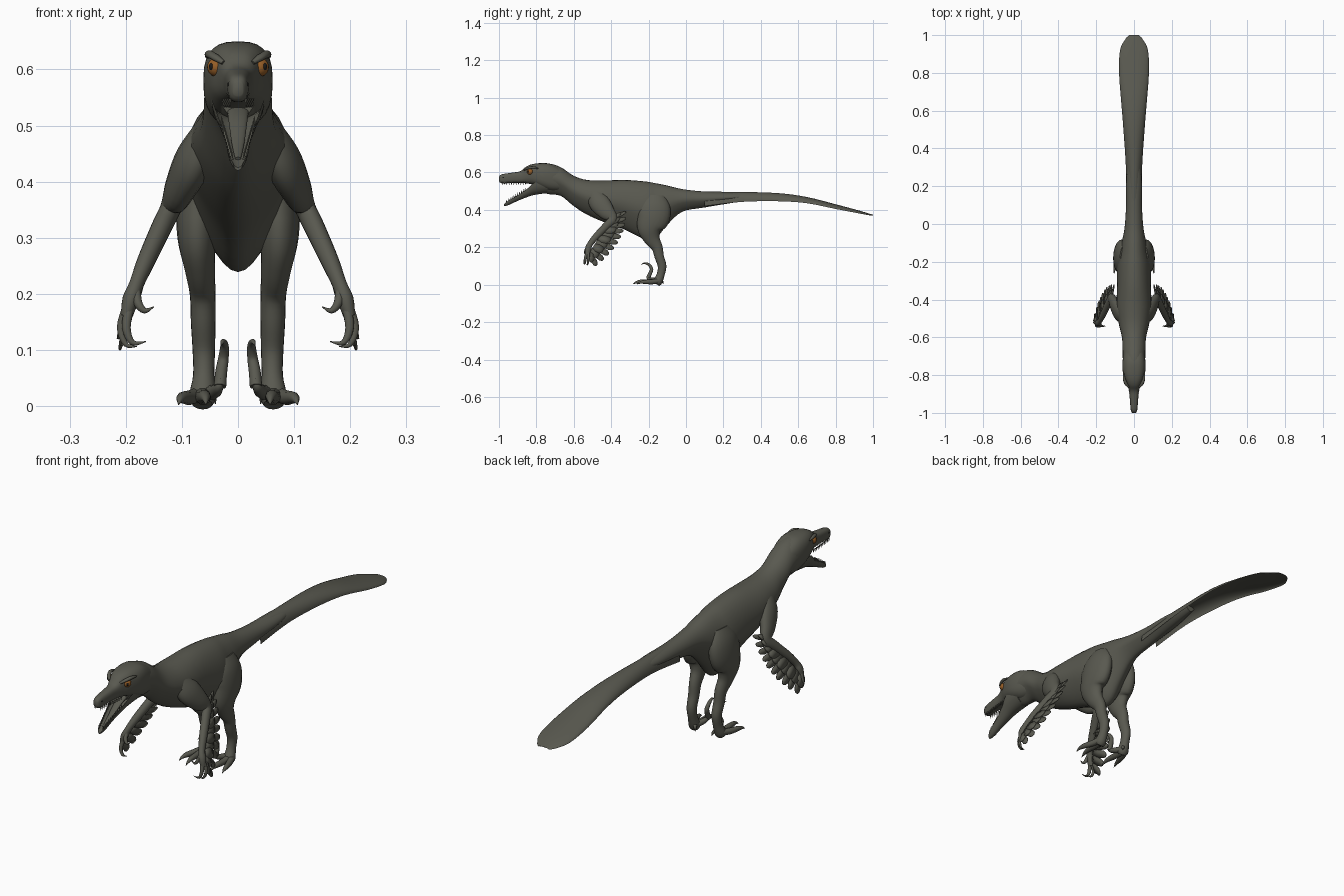
import bpy, bmesh, math
from mathutils import Vector, Matrix

cube = bpy.data.objects.get("Cube")
if cube:
    bpy.data.objects.remove(cube, do_unlink=True)


def material(name, color):
    mat = bpy.data.materials.new(name)
    mat.use_nodes = True
    mat.diffuse_color = (*color, 1)
    mat.node_tree.nodes["Principled BSDF"].inputs["Base Color"].default_value = (*color, 1)
    return mat


HIDE = material("grey olive hide", (.1, .1, .08))
AMBER = material("amber eye", (.3, .11, .02))
BLACK = material("black pupil", (.01, .01, .01))


def finish(name, bm, mat=HIDE, angle=50):
    bmesh.ops.recalc_face_normals(bm, faces=bm.faces)
    mesh = bpy.data.meshes.new(name)
    bm.to_mesh(mesh)
    bm.free()
    mesh.materials.append(mat)
    for poly in mesh.polygons:
        poly.use_smooth = True
    mesh.set_sharp_from_angle(angle=math.radians(angle))
    obj = bpy.data.objects.new(name, mesh)
    bpy.context.collection.objects.link(obj)
    return obj


def spline(rows, steps):
    """Smooth curve through rows of equal length."""
    rows = [Vector(r) for r in rows]
    out = []
    for i in range(len(rows) - 1):
        a, b, c, d = rows[max(i - 1, 0)], rows[i], rows[i + 1], rows[min(i + 2, len(rows) - 1)]
        for k in range(steps):
            t = k / steps
            out.append(b + (c - a) * (t / 2) + (a * 2 - b * 5 + c * 4 - d) * (t * t / 2)
                       + (b * 3 - a - c * 3 + d) * (t ** 3 / 2))
    return out + [rows[-1]]


def power(v, e):
    return math.copysign(abs(v) ** e, v)


# Cross-section shapes: unit circle to section outline
def oval(c, s):
    return c, s


def egg(c, s):
    return c * (1 - .35 * max(0, -s)), s


def box(c, s):
    return power(c, .75), power(s, .75)


def arch(c, s):
    return c, -1 + 2 * abs(s) * (1 if s > 0 else .8)


def trough(c, s):
    return c, 1 - 2 * abs(s) * (1 if s < 0 else .55)


def sweep(name, rows, shape=oval, ref=(1, 0, 0), along=None, sides=20, steps=4):
    """Rows are x, y, z and two section radii."""
    rows = spline(rows, steps)
    bm = bmesh.new()
    rings = []
    for i, row in enumerate(rows):
        tangent = along or (rows[min(i + 1, len(rows) - 1)].to_3d()
                            - rows[max(i - 1, 0)].to_3d()).normalized()
        u = Vector(ref)
        u = (u - tangent * u.dot(tangent)).normalized()
        v = u.cross(tangent)
        center = Vector(row[:3])
        ring = []
        for k in range(sides):
            a = math.tau * k / sides
            p, q = shape(math.cos(a), math.sin(a))
            ring.append(bm.verts.new(center + u * p * max(row[3], .001) + v * q * max(row[4], .001)))
        rings.append(ring)
    for r, s in zip(rings, rings[1:]):
        for k in range(sides):
            j = (k + 1) % sides
            bm.faces.new((r[k], r[j], s[j], s[k]))
    bm.faces.new(rings[0])
    bm.faces.new(rings[-1])
    return finish(name, bm)


def loft(name, rows, shape):
    """Rows are y, top, bottom and half width."""
    full = [(0, y, (t + b) / 2, w, (t - b) / 2) for y, t, b, w in rows]
    return sweep(name, full, shape, along=Vector((0, 1, 0)), sides=28)


def ball(name, center, radius, mat, stretch=(1, 1, 1)):
    bm = bmesh.new()
    bmesh.ops.create_uvsphere(bm, u_segments=20, v_segments=12, radius=radius,
                              matrix=Matrix.Translation(center) @ Matrix.Diagonal((*stretch, 1)))
    return finish(name, bm, mat)


# Trunk, neck and tail root
loft("body", [(-.81, .63, .51, .044), (-.74, .648, .485, .058), (-.67, .628, .475, .06),
              (-.6, .582, .42, .064), (-.53, .56, .375, .08), (-.44, .557, .335, .092),
              (-.33, .56, .295, .09), (-.22, .552, .243, .09), (-.16, .542, .25, .08),
              (-.1, .53, .32, .066), (-.02, .511, .39, .05), (.1, .498, .413, .042),
              (.25, .493, .438, .04), (.38, .49, .46, .02)], egg)
loft("tail_fan", [(.1, .497, .42, .041), (.3, .496, .443, .043), (.5, .489, .446, .056),
                  (.65, .468, .435, .068), (.8, .43, .405, .079), (.92, .398, .382, .074),
                  (.98, .38, .371, .045), (1, .374, .369, .025)], arch)

# Head and open jaws
loft("skull", [(-1, .577, .553, .009), (-.985, .59, .542, .017), (-.93, .599, .544, .022),
               (-.885, .607, .544, .026), (-.855, .631, .542, .035), (-.82, .645, .535, .05),
               (-.77, .65, .515, .061), (-.72, .645, .5, .06), (-.66, .615, .5, .05)], box)
loft("lower_jaw", [(-.972, .432, .42, .008), (-.95, .449, .425, .017), (-.9, .478, .448, .023),
                   (-.85, .512, .468, .034), (-.81, .545, .48, .046), (-.74, .55, .49, .05)], trough)
sweep("tongue", [(0, -.945, .441, .005, .003), (0, -.9, .467, .011, .005),
                 (0, -.84, .51, .017, .007), (0, -.79, .53, .02, .01)])

# Tooth rows along both jaws
bm = bmesh.new()
for side in (-1, 1):
    for i in range(11):
        t = i / 10
        for upper in (True, False):
            if upper:
                spot = (side * (.014 + .012 * t), -.983 + .125 * t, .54)
            else:
                spot = (side * (.011 + .018 * t), -.96 + .1 * t, .447 + .062 * t)
            turn = Matrix.Rotation(math.pi if upper else 0, 4, 'X')
            bmesh.ops.create_cone(bm, segments=6, radius1=.0035, radius2=.0004, depth=.016,
                                  cap_ends=True, matrix=Matrix.Translation(spot) @ turn)
finish("teeth", bm)


def feather(bm, root, tip, across, width):
    """Flat blade with a tapered, rounded end."""
    pairs = []
    for t, w in ((0, .6), (.4, 1), (.8, .95), (.95, .6), (1, .2)):
        mid = root.lerp(tip, t)
        pairs.append([bm.verts.new(mid + across * (width * w * d)) for d in (-1, 1)])
    for p, q in zip(pairs, pairs[1:]):
        bm.faces.new((p[0], p[1], q[1], q[0]))


for side, word in ((1, "left"), (-1, "right")):
    def limb(name, rows, **options):
        return sweep(f"{word}_{name}", [(side * r[0], *r[1:]) for r in rows], **options)

    def digit(name, path, radius, ref):
        n = len(path) - 1
        sizes = [radius * (1 - (i / n) ** 2 * .93) for i in range(n + 1)]
        return limb(name, [(*p, s, s) for p, s in zip(path, sizes)], ref=ref, sides=10)

    # Eye, pupil, brow and nostril
    ball(word + "_eye", (side * .038, -.833, .604), .017, AMBER)
    ball(word + "_pupil", (side * .0475, -.844, .605), .0065, BLACK, (.7, .7, 1))
    limb("brow", [(.026, -.865, .612, .004, .004), (.041, -.848, .622, .008, .006),
                  (.052, -.82, .627, .007, .007), (.055, -.79, .622, .003, .003)], sides=10)
    ball(word + "_nostril", (side * .0165, -.977, .573), .005, BLACK, (.5, 1, .8))

    # Leg from hip to foot
    limb("leg", [(.045, -.17, .47, .03, .06), (.06, -.17, .42, .04, .085), (.068, -.175, .36, .042, .088),
                 (.073, -.195, .3, .035, .066), (.068, -.182, .245, .027, .043),
                 (.063, -.155, .2, .023, .03), (.062, -.143, .15, .022, .025),
                 (.061, -.128, .1, .02, .023), (.061, -.135, .055, .019, .021),
                 (.063, -.15, .018, .024, .024), (.064, -.158, .004, .018, .018)])
    down = (0, 0, 1)
    digit("middle_toe", [(.064, -.145, .02), (.062, -.19, .016), (.06, -.235, .017),
                         (.058, -.262, .014), (.057, -.285, .003)], .015, (1, 0, 0))
    digit("outer_toe", [(.072, -.145, .02), (.087, -.185, .015), (.098, -.22, .015),
                        (.103, -.243, .012), (.106, -.262, .003)], .014, down)
    digit("inner_toe", [(.055, -.145, .022), (.042, -.175, .026), (.034, -.203, .035),
                        (.031, -.207, .05)], .014, (1, 0, 0))
    digit("sickle_claw", [(.032, -.203, .035), (.03, -.192, .06), (.026, -.184, .085),
                          (.024, -.2, .108), (.027, -.222, .115), (.03, -.24, .108)], .011, (1, 0, 0))
    digit("rear_toe", [(.055, -.14, .03), (.045, -.128, .02), (.04, -.122, .004)], .009, (1, 0, 0))

    # Arm from shoulder to palm
    limb("arm", [(.05, -.49, .49, .028, .04), (.078, -.465, .44, .033, .055),
                 (.103, -.425, .39, .027, .045), (.12, -.393, .352, .019, .026),
                 (.138, -.425, .315, .018, .021), (.164, -.48, .258, .016, .018),
                 (.181, -.513, .217, .013, .015), (.191, -.523, .19, .015, .017),
                 (.199, -.527, .16, .01, .012)])
    fore = (0, 1, 0)
    digit("first_finger", [(.182, -.523, .205), (.178, -.536, .183), (.166, -.541, .17),
                           (.15, -.54, .177)], .009, fore)
    digit("second_finger", [(.193, -.528, .178), (.199, -.538, .14), (.188, -.542, .113),
                            (.164, -.545, .115)], .009, fore)
    digit("third_finger", [(.198, -.522, .178), (.209, -.522, .14), (.2, -.526, .11),
                           (.18, -.53, .106)], .008, fore)

    # Arm feathers: long quills and shorter coverts
    top, bottom = Vector((.12, -.395, .36)), Vector((.2, -.522, .165))
    ends = Vector((.108, -.322, .385)), Vector((.165, -.315, .23)), Vector((.208, -.475, .105))
    across = (bottom - top).normalized()
    bm = bmesh.new()
    for layer, reach, width in ((0, 1, .017), (.004, .6, .022)):
        for i in range(10):
            t = i / 9
            tip = ends[0].lerp(ends[1], t).lerp(ends[1].lerp(ends[2], t), t)
            root = top.lerp(bottom, t)
            shift = Vector((layer + .0015 * (i % 2), 0, 0))
            feather(bm, root + shift, root.lerp(tip, reach) + shift, across, width)
    bmesh.ops.scale(bm, vec=(side, 1, 1), verts=bm.verts)
    plumes = finish(word + "_arm_feathers", bm)
    plumes.modifiers.new("thickness", 'SOLIDIFY').thickness = .003
